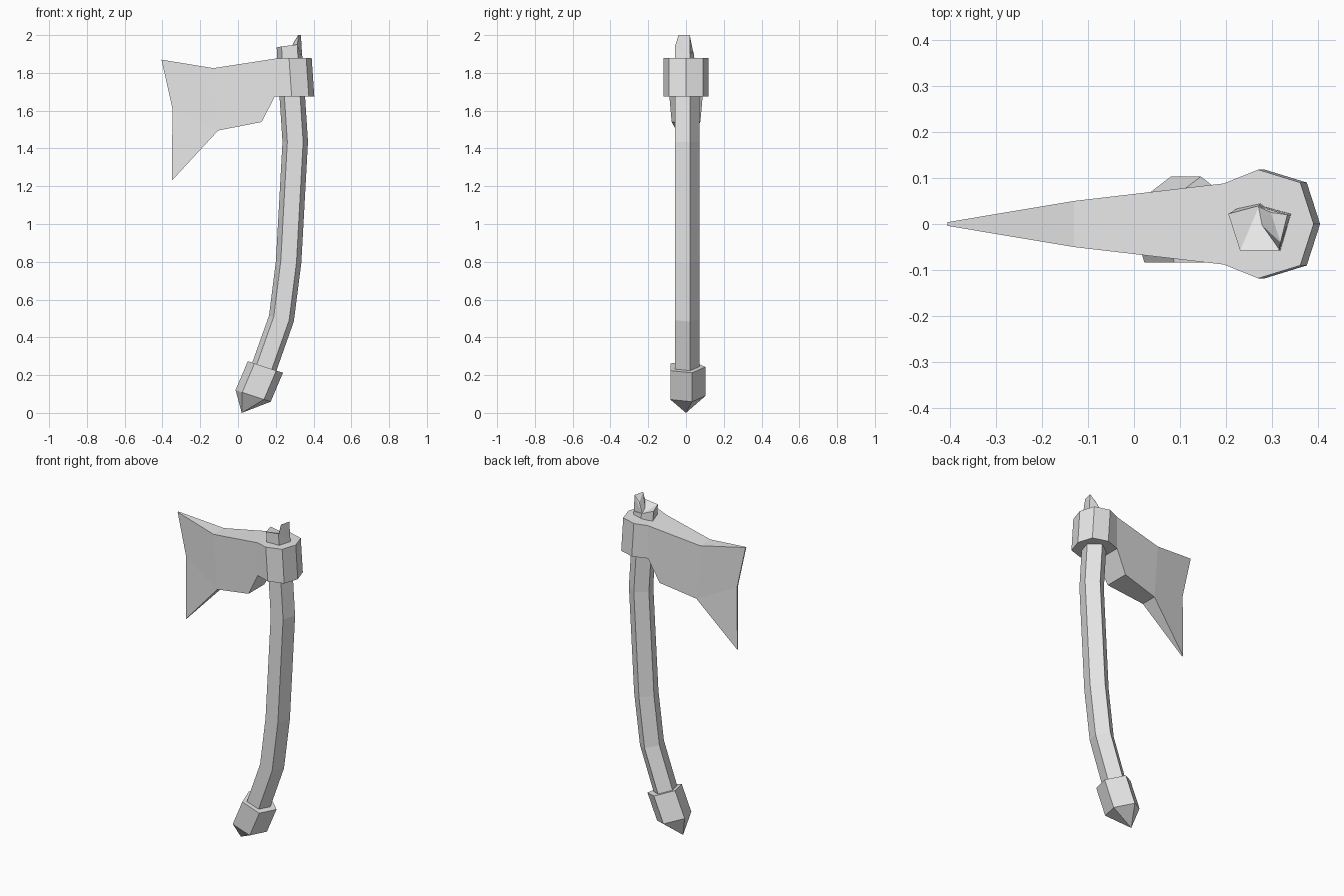
import bpy, bmesh, math
from mathutils import Vector

if "Cube" in bpy.data.objects:
    bpy.data.objects.remove(bpy.data.objects["Cube"], do_unlink=True)

grey = bpy.data.materials.new("plain grey")
grey.use_nodes = True
grey.diffuse_color = (0.8, 0.8, 0.8, 1)
grey.node_tree.nodes["Principled BSDF"].inputs["Base Color"].default_value = grey.diffuse_color


def finish(name, bm):
    """Turn a bmesh into a flat-shaded object."""
    bmesh.ops.remove_doubles(bm, verts=bm.verts, dist=0.0005)
    bmesh.ops.recalc_face_normals(bm, faces=bm.faces)
    mesh = bpy.data.meshes.new(name)
    bm.to_mesh(mesh)
    bm.free()
    mesh.materials.append(grey)
    obj = bpy.data.objects.new(name, mesh)
    bpy.context.collection.objects.link(obj)
    return obj


def ring(bm, x, z, radius, tilt):
    """Five-sided ring, flat side to the front, leaning in the xz plane."""
    verts = []
    for i in range(5):
        a = math.radians(90 + 72 * i)
        u = radius * math.cos(a)
        verts.append(bm.verts.new((x + u * math.cos(tilt), radius * math.sin(a),
                                   z - u * math.sin(tilt))))
    return verts


def bridge(bm, a, b):
    n = len(a)
    for i in range(n):
        bm.faces.new((a[i], a[(i + 1) % n], b[(i + 1) % n], b[i]))


# Curved handle, with a broken upper end
bm = bmesh.new()
path = [(0.12, 0.19, 0.32), (0.23, 0.5, 0.24), (0.268, 0.8, 0.09),
        (0.303, 1.435, 0.0), (0.287, 1.68, -0.06), (0.272, 1.9, -0.06)]
rings = [ring(bm, x, z, 0.071, t) for x, z, t in path]
for low, high in zip(rings, rings[1:]):
    bridge(bm, low, high)
for v, z in zip(rings[-1], (1.91, 1.935, 1.94, 1.95, 1.9)):
    v.co.z = z
rings[-1][0].co.y = 0.04
bm.faces.new(rings[0])
bmesh.ops.triangulate(bm, faces=[bm.faces.new(rings[-1])])
finish("handle", bm)

# Splinter standing on the broken end
bm = bmesh.new()
for p in [(0.265, 0.04, 1.9), (0.275, 0.0, 1.92), (0.315, -0.058, 1.94),
          (0.34, 0.02, 1.88), (0.318, -0.04, 2.0), (0.333, 0.02, 2.0),
          (0.297, 0.025, 1.965)]:
    bm.verts.new(p)
bmesh.ops.convex_hull(bm, input=bm.verts)
finish("handle_splinter", bm)

# Pommel with a pointed end
bm = bmesh.new()
top = ring(bm, 0.145, 0.243, 0.103, 0.32)
low = ring(bm, 0.08, 0.09, 0.103, 0.32)
tip = bm.verts.new((0.02, 0, 0))
bridge(bm, top, low)
bm.faces.new(top)
for i in range(5):
    bm.faces.new((low[i], low[(i + 1) % 5], tip))
finish("pommel", bm)

# Axe head: outline points are (x, z, half thickness)
outline = {
    "horn": (-0.405, 1.87, 0.004), "edge": (-0.347, 1.61, 0.004),
    "beard": (-0.35, 1.23, 0.004), "belly": (-0.105, 1.495, 0.05),
    "heel": (0.125, 1.54, 0.076), "neck_low": (0.195, 1.675, 0.088),
    "neck_top": (0.195, 1.875, 0.088), "back": (-0.13, 1.825, 0.05),
}
bm = bmesh.new()
sides = [{k: bm.verts.new((x, s * t, z)) for k, (x, z, t) in outline.items()}
         for s in (-1, 1)]
for side in sides:
    for names in (("horn", "edge", "belly", "back"), ("edge", "beard", "belly"),
                  ("back", "belly", "heel", "neck_low", "neck_top")):
        bm.faces.new([side[n] for n in names])
rim = ["neck_top", "back", "horn", "edge", "beard", "belly", "heel", "neck_low"]
for a, b in zip(rim, rim[1:]):
    bm.faces.new((sides[0][a], sides[0][b], sides[1][b], sides[1][a]))

# Faceted socket joined to the blade at the neck
half = [(0.277, 0.118), (0.368, 0.09)]
plan = [(x, -y) for x, y in half] + [(0.397, 0)] + [(x, y) for x, y in reversed(half)]


def socket_loop(neck, z, shift):
    return ([sides[0][neck]] + [bm.verts.new((x + shift, y, z)) for x, y in plan]
            + [sides[1][neck]])


upper = socket_loop("neck_top", 1.88, -0.007)
lower = socket_loop("neck_low", 1.675, 0.007)
for i in range(len(upper) - 1):
    bm.faces.new((upper[i], upper[i + 1], lower[i + 1], lower[i]))
bm.faces.new(upper)
bm.faces.new(lower)
finish("axe_head", bm)
